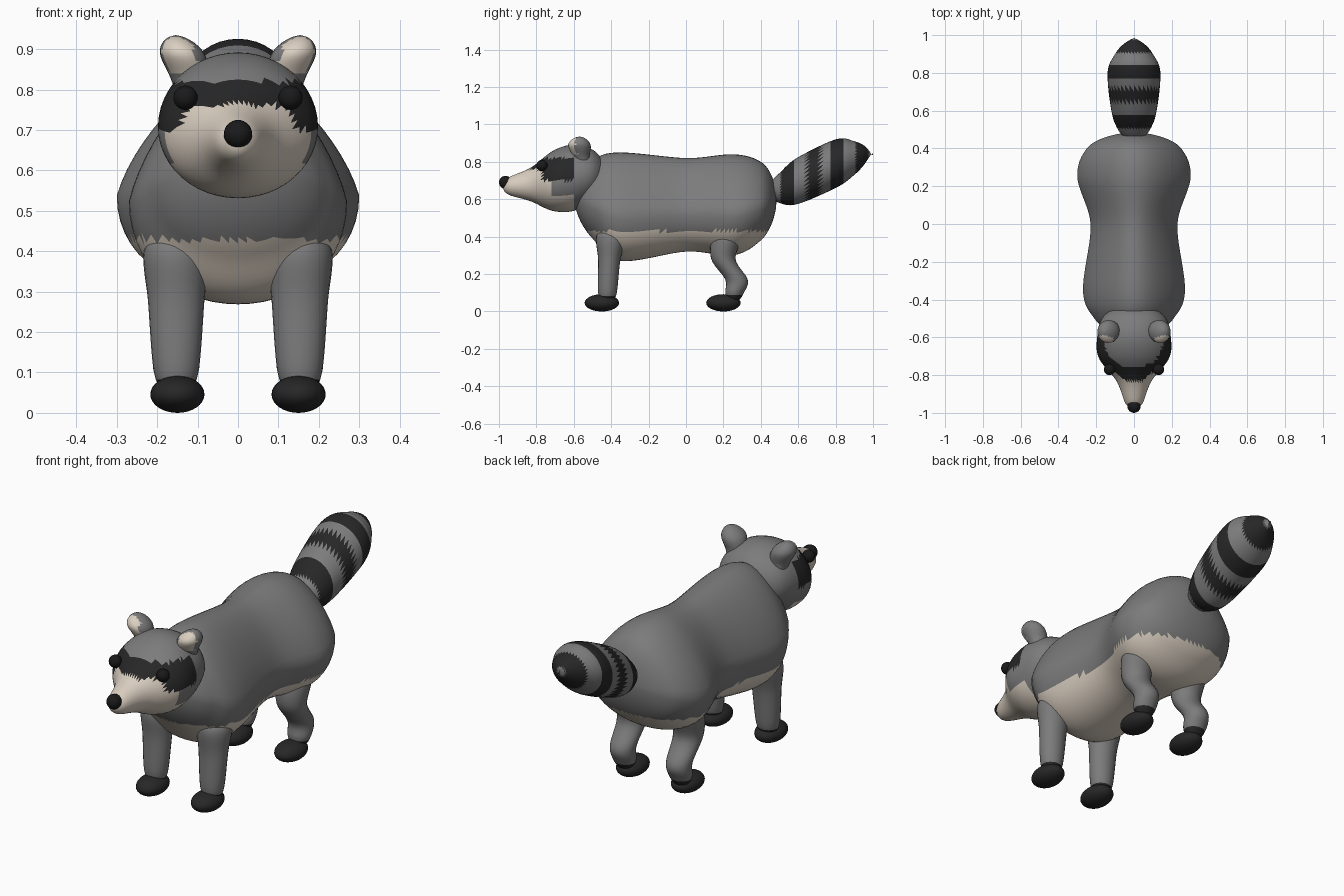
import bpy, bmesh, math
from mathutils import Vector, Matrix

cube = bpy.data.objects.get("Cube")
if cube:
    bpy.data.objects.remove(cube, do_unlink=True)


def material(name, colour):
    mat = bpy.data.materials.new(name)
    mat.use_nodes = True
    mat.diffuse_color = (*colour, 1)
    shader = mat.node_tree.nodes["Principled BSDF"]
    shader.inputs["Base Color"].default_value = (*colour, 1)
    shader.inputs["Roughness"].default_value = 0.8
    return mat


GREY, CREAM, DARK, BLACK = range(4)
MATERIALS = [material("grey_fur", (0.2, 0.2, 0.2)),
             material("cream_fur", (0.7, 0.62, 0.53)),
             material("dark_fur", (0.02, 0.02, 0.02)),
             material("black_shine", (0.01, 0.01, 0.01))]


def finish(bm, name, rule):
    """Colour the faces by a rule, smooth them and make the object."""
    bmesh.ops.recalc_face_normals(bm, faces=bm.faces)
    mesh = bpy.data.meshes.new(name)
    for mat in MATERIALS:
        mesh.materials.append(mat)
    for face in bm.faces:
        face.smooth = True
        face.material_index = rule(face.calc_center_median(), face.normal)
    bm.to_mesh(mesh)
    bm.free()
    bpy.context.collection.objects.link(bpy.data.objects.new(name, mesh))


def spline(points, steps):
    """Smooth path through stations, with rounded ends where the radius is zero."""
    points = [points[0], *points, points[-1]]
    path = []
    for before, start, end, after in zip(points, points[1:], points[2:], points[3:]):
        tangent_in, tangent_out = (end - before) / 2, (after - start) / 2
        for i in range(steps):
            t = i / steps
            ease = t * t * (3 - 2 * t)
            path.append(start.lerp(end, ease) + tangent_in * t * (1 - t) ** 2
                        - tangent_out * t * t * (1 - t))
    return path + [points[-1]]


def loft(name, stations, rule, upright=False, x=0, lean=0, side=1,
         segments=32, steps=10, pear=0.0):
    """Skin ovals; each station is (position, centre, half depth, half width)."""
    # Squared radii are interpolated, so that the ends close like an ellipsoid
    points = [Vector((pos, mid, depth ** 2, width ** 2))
              for pos, mid, depth, width in stations]
    bm = bmesh.new()
    rings = []
    for pos, mid, depth, width in spline(points, steps):
        depth, width = (math.sqrt(max(r, 1e-6)) for r in (depth, width))
        ring = []
        for i in range(segments):
            angle = math.tau * i / segments
            up = math.sin(angle)
            across = width * math.cos(angle) * (1 - pear * max(up, 0))
            across = side * (x + lean * (pos - stations[0][0]) + across)
            # A pear section carries its widest line below the middle
            along = mid + depth * (up - pear / 2 * math.cos(angle) ** 2)
            ring.append(bm.verts.new((across, along, pos) if upright
                                     else (across, pos, along)))
        rings.append(ring)
    for ring, following in zip(rings, rings[1:]):
        for i in range(segments):
            j = (i + 1) % segments
            bm.faces.new((ring[i], ring[j], following[j]))
            bm.faces.new((ring[i], following[j], following[i]))
    bm.faces.new(rings[0])
    bm.faces.new(rings[-1])
    finish(bm, name, rule)


def ball(name, centre, radii, colour):
    bm = bmesh.new()
    bmesh.ops.create_uvsphere(bm, u_segments=24, v_segments=16, radius=1)
    place = Matrix.Translation(centre) @ Matrix.Diagonal((*radii, 1))
    bmesh.ops.transform(bm, matrix=place, verts=bm.verts)
    finish(bm, name, lambda centre, normal: colour)


# Colour rules: belly, mask, tail bands, paws and inner ears
def body_rule(centre, normal):
    return CREAM if centre.z < 0.43 else GREY


def head_rule(centre, normal):
    if centre.y > -0.6 or centre.z > 0.82:
        return GREY
    brow = centre.z > 0.76 and centre.y > -0.83
    cheek = centre.z > 0.7 and centre.y > -0.77
    if brow or cheek:
        return DARK
    return GREY if centre.z > 0.62 and centre.y > -0.72 else CREAM


def tail_rule(centre, normal):
    bands = (0.54, 0.68, 0.81, 0.94)
    return DARK if any(abs(centre.y - band) < 0.034 for band in bands) else GREY


def leg_rule(centre, normal):
    return DARK if centre.z < 0.085 else GREY


def ear_rule(centre, normal):
    outward = normal.x * centre.x > -0.06
    return CREAM if normal.y < -0.35 and outward and centre.z > 0.84 else GREY


# Body, head and tail
loft("body", [(-0.6, 0.62, 0, 0),
              (-0.5, 0.6, 0.21, 0.21),
              (-0.35, 0.56, 0.29, 0.27),
              (0, 0.57, 0.25, 0.23),
              (0.25, 0.57, 0.27, 0.3),
              (0.4, 0.59, 0.21, 0.25),
              (0.485, 0.6, 0, 0)],
     body_rule, segments=52, pear=0.25)
loft("head", [(-0.98, 0.67, 0, 0),
              (-0.95, 0.67, 0.045, 0.045),
              (-0.82, 0.68, 0.095, 0.1),
              (-0.7, 0.7, 0.165, 0.19),
              (-0.6, 0.715, 0.177, 0.195),
              (-0.5, 0.73, 0.135, 0.17),
              (-0.42, 0.73, 0, 0)],
     head_rule, segments=48, steps=6)
loft("tail", [(0.44, 0.65, 0, 0),
              (0.5, 0.66, 0.08, 0.085),
              (0.6, 0.7, 0.125, 0.12),
              (0.8, 0.79, 0.13, 0.14),
              (0.9, 0.82, 0.09, 0.1),
              (0.97, 0.84, 0.03, 0.03),
              (1, 0.84, 0, 0)],
     tail_rule, segments=36, steps=6)
ball("nose", (0, -0.965, 0.69), (0.035, 0.035, 0.035), BLACK)

# Paired legs, paws, ears and eyes
front_leg = [(0.04, -0.42, 0, 0),
             (0.1, -0.42, 0.05, 0.055),
             (0.28, -0.41, 0.06, 0.07),
             (0.4, -0.4, 0.08, 0.08),
             (0.46, -0.4, 0, 0)]
hind_leg = [(0.04, 0.25, 0, 0),
            (0.1, 0.26, 0.05, 0.055),
            (0.17, 0.27, 0.06, 0.06),
            (0.28, 0.2, 0.065, 0.07),
            (0.4, 0.22, 0.08, 0.08),
            (0.46, 0.23, 0, 0)]
ear = [(0.78, -0.55, 0.05, 0.05),
       (0.83, -0.56, 0.045, 0.05),
       (0.89, -0.57, 0.06, 0.055),
       (0.935, -0.57, 0, 0)]

for label, side in (("left", 1), ("right", -1)):
    for part, path, paw_y in (("front", front_leg, -0.45), ("hind", hind_leg, 0.2)):
        loft(f"{label}_{part}_leg", path, leg_rule, upright=True, x=0.153,
             side=side, segments=24, steps=6)
        ball(f"{label}_{part}_paw", (0.15 * side, paw_y, 0.046),
             (0.067, 0.092, 0.046), DARK)
    loft(f"{label}_ear", ear, ear_rule, upright=True, x=0.1, lean=0.35,
         side=side, segments=24, steps=6)
    ball(f"{label}_eye", (0.13 * side, -0.77, 0.78), (0.03, 0.03, 0.03), BLACK)
